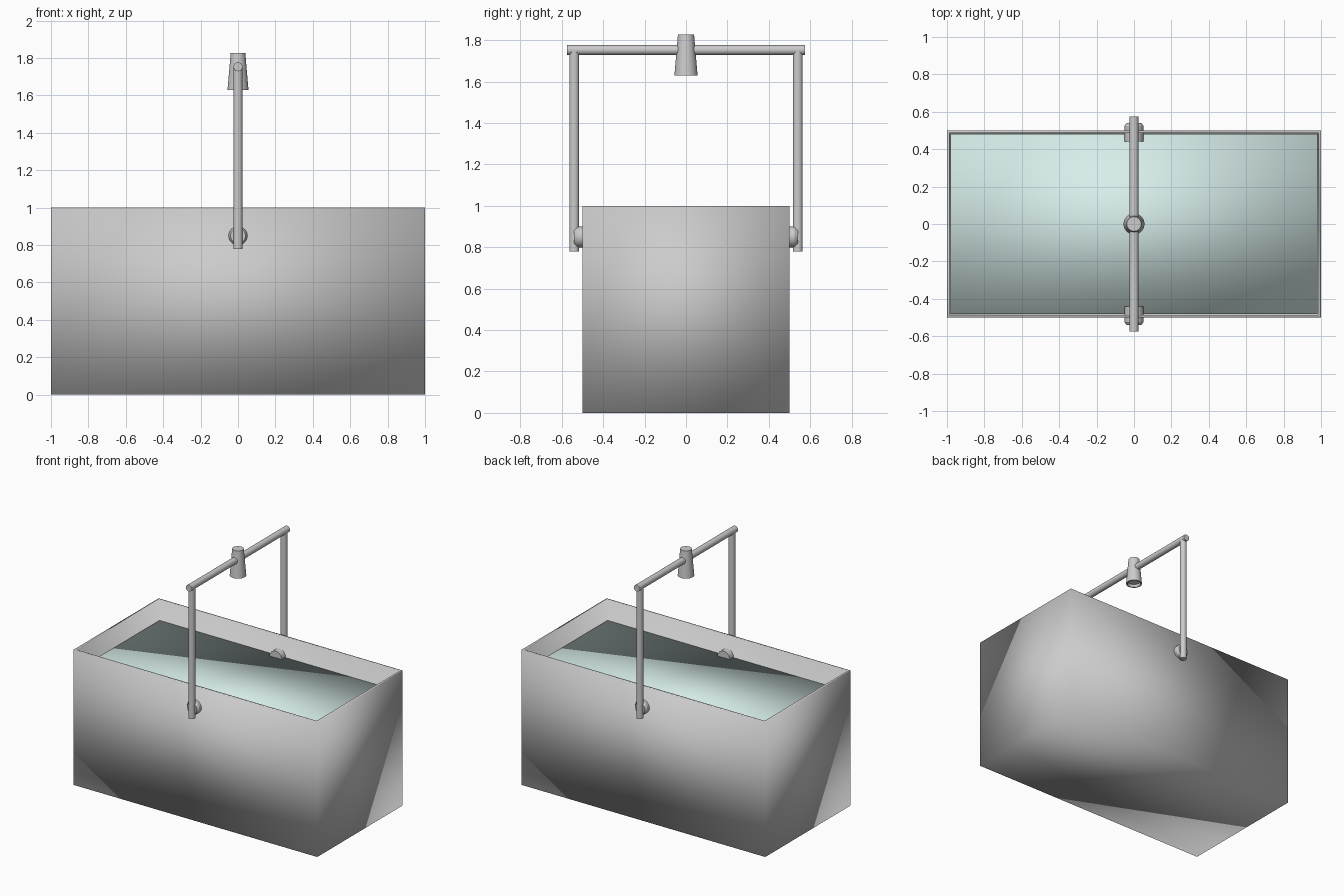
import bpy, bmesh
from math import pi

if "Cube" in bpy.data.objects:
    bpy.data.objects.remove(bpy.data.objects["Cube"])


def add_mesh(name, bm, angle=None):
    bmesh.ops.recalc_face_normals(bm, faces=bm.faces)
    mesh = bpy.data.meshes.new(name)
    bm.to_mesh(mesh)
    bm.free()
    ob = bpy.data.objects.new(name, mesh)
    bpy.context.collection.objects.link(ob)
    bpy.ops.object.select_all(action='DESELECT')
    ob.select_set(True)
    bpy.context.view_layer.objects.active = ob
    if angle:
        bpy.ops.object.shade_smooth_by_angle(angle=angle)
    else:
        bpy.ops.object.shade_smooth()
    return ob


def box(size, z0):
    bm = bmesh.new()
    bmesh.ops.create_cube(bm, size=1)
    for v in bm.verts:
        v.co.x *= size[0]
        v.co.y *= size[1]
        v.co.z = z0 + (v.co.z + 0.5) * size[2]
    return bm


def lathe(name, profile, loc, rot=(0, 0, 0), segs=32):
    """Spin (radius, z) points into a solid of revolution."""
    bm = bmesh.new()
    verts = [bm.verts.new((r, 0, z)) for r, z in profile]
    edges = [bm.edges.new(p) for p in zip(verts, verts[1:])]
    bmesh.ops.spin(bm, geom=verts + edges, axis=(0, 0, 1), cent=(0, 0, 0),
                   angle=2 * pi, steps=segs)
    bmesh.ops.remove_doubles(bm, verts=bm.verts, dist=1e-5)
    ob = add_mesh(name, bm, pi / 6)
    ob.location, ob.rotation_euler = loc, rot
    return ob


def rod(name, radius, length, loc, rot=(0, 0, 0)):
    h = length / 2
    return lathe(name, [(0, -h), (radius, -h), (radius, h), (0, h)], loc, rot)


# Open tank with thin walls
bm = box((2, 1, 1), 0)
bm.faces.ensure_lookup_table()
top = max(bm.faces, key=lambda f: f.calc_center_median().z)
bmesh.ops.inset_region(bm, faces=[top], thickness=0.02)
ext = bmesh.ops.extrude_face_region(bm, geom=[top])
for v in [g for g in ext["geom"] if isinstance(g, bmesh.types.BMVert)]:
    v.co.z = 0.02
if top.is_valid:
    bmesh.ops.delete(bm, geom=[top], context='FACES_ONLY')
add_mesh("tank", bm)

# Water filling the tank
water = add_mesh("water", box((1.96, 0.96, 0.83), 0.02))
mat = bpy.data.materials.new("water")
mat.diffuse_color = (0.68, 0.85, 0.83, 1)
mat.use_nodes = True
mat.node_tree.nodes["Principled BSDF"].inputs["Base Color"].default_value = mat.diffuse_color
water.data.materials.append(mat)

# Side posts and the pivot knobs through the walls
for side, s in (("front", -1), ("back", 1)):
    rod(side + "_post", 0.024, 0.97, (0, s * 0.54, 1.265))
    lathe(side + "_knob",
          [(0, -0.05), (0.05, -0.05), (0.05, 0.035), (0.04, 0.05), (0, 0.05)],
          (0, s * 0.49, 0.85), (-s * pi / 2, 0, 0))

# Crossbar over the tank
rod("crossbar", 0.024, 1.15, (0, 0, 1.753), (pi / 2, 0, 0))

# Tapered spout with a recessed underside
lathe("spout", [(0, 1.65), (0.044, 1.65), (0.047, 1.63), (0.056, 1.63),
                (0.039, 1.827), (0, 1.827)], (0, 0, 0))
